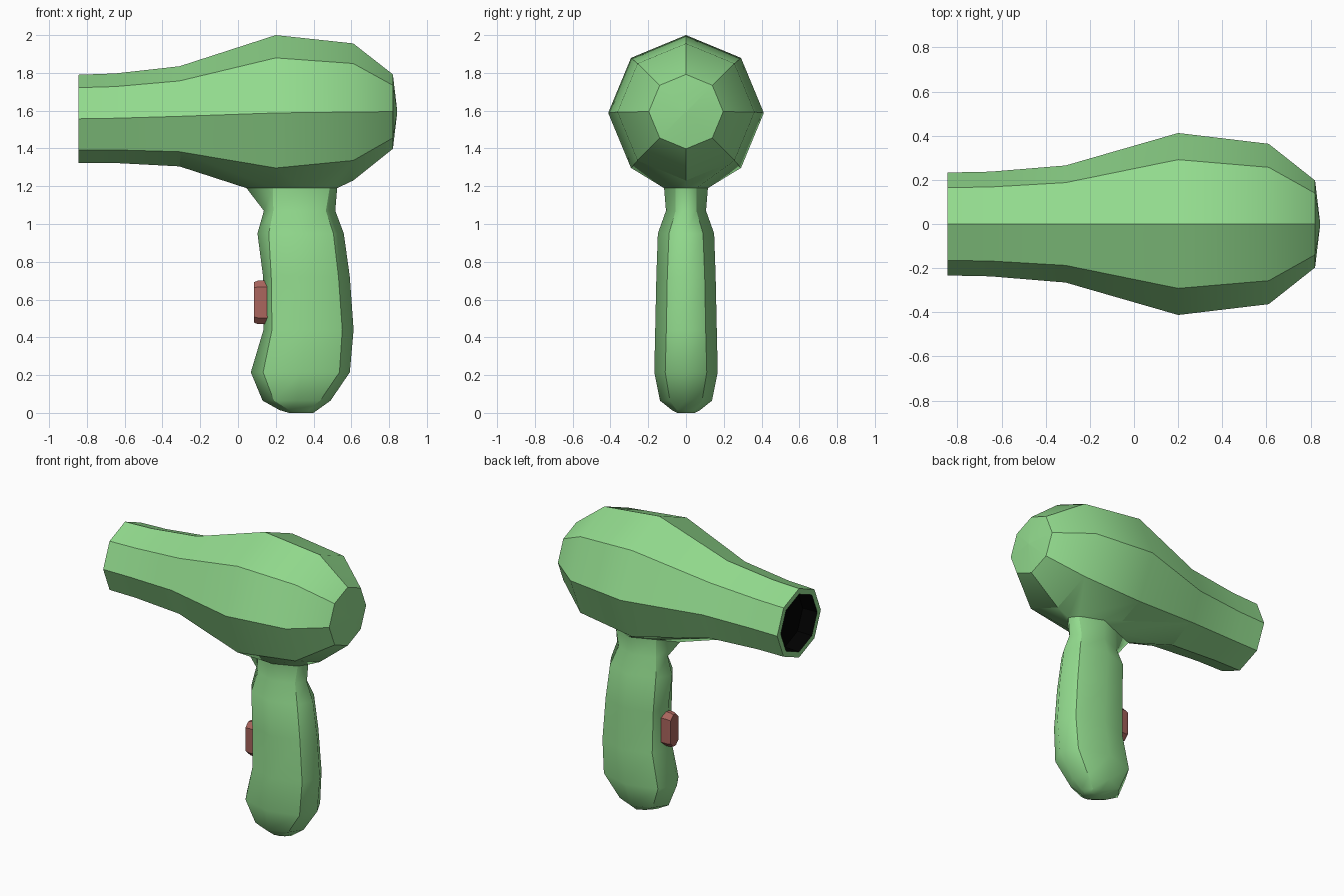
import bpy, bmesh, math

if "Cube" in bpy.data.objects:
    bpy.data.objects.remove(bpy.data.objects["Cube"])


def material(name, rgb):
    m = bpy.data.materials.new(name)
    m.diffuse_color = (*rgb, 1)
    m.use_nodes = True
    m.node_tree.nodes["Principled BSDF"].inputs["Base Color"].default_value = m.diffuse_color
    return m


green = material("green_plastic", (0.29, 0.71, 0.27))
dark = material("dark_opening", (0.0, 0.0, 0.0))
red = material("red_button", (0.40, 0.13, 0.11))


def loft(name, rings, mats, angle, dark_rings=0, cap_end=True):
    """Skin a list of equal-length point rings and cap the ends."""
    bm = bmesh.new()
    loops = [[bm.verts.new(p) for p in ring] for ring in rings]
    n = len(loops[0])
    first = bm.faces.new(loops[0])
    first.material_index = 1 if dark_rings else 0
    for k, (a, b) in enumerate(zip(loops, loops[1:])):
        for i in range(n):
            j = (i + 1) % n
            f = bm.faces.new((a[i], a[j], b[j], b[i]))
            f.material_index = 1 if k < dark_rings else 0
    if cap_end:
        bm.faces.new(loops[-1])
    bmesh.ops.recalc_face_normals(bm, faces=bm.faces)
    me = bpy.data.meshes.new(name)
    bm.to_mesh(me)
    bm.free()
    for m in mats:
        me.materials.append(m)
    ob = bpy.data.objects.new(name, me)
    bpy.context.collection.objects.link(ob)
    bpy.ops.object.select_all(action='DESELECT')
    ob.select_set(True)
    bpy.context.view_layer.objects.active = ob
    bpy.ops.object.shade_smooth_by_angle(angle=math.radians(angle))
    return ob


def octagon(x, zc, r):
    return [(x, r * math.sin(i * math.pi / 4), zc + r * math.cos(i * math.pi / 4))
            for i in range(8)]


# Barrel: recessed outlet, rim, swelling motor housing, shallow rear cone
body = [(-0.74, 1.557, 0.19), (-0.845, 1.557, 0.195), (-0.845, 1.557, 0.233),
        (-0.65, 1.56, 0.237), (-0.31, 1.57, 0.265), (0.20, 1.588, 0.412),
        (0.61, 1.593, 0.363), (0.82, 1.595, 0.197), (0.843, 1.595, 0.004)]
loft("dryer_body", [octagon(*r) for r in body], [green, dark], 33, dark_rings=1)


def grip_ring(z, x0, x1, hy, c0, c1, iy):
    """Flattened octagon: tips at x0 and x1, creases set in by c0 and c1."""
    xm = (x0 + c0 + x1 - c1) / 2
    return [(x0, 0, z), (x0 + c0, -iy, z), (xm, -hy, z), (x1 - c1, -iy, z),
            (x1, 0, z), (x1 - c1, iy, z), (xm, hy, z), (x0 + c0, iy, z)]


# Grip: finger hollow at the front, bulged back, narrow neck
grip = [(0.0, 0.27, 0.40, 0.045, 0.03, 0.03, 0.03),
        (0.015, 0.22, 0.42, 0.075, 0.05, 0.05, 0.05),
        (0.065, 0.13, 0.49, 0.138, 0.06, 0.055, 0.085),
        (0.215, 0.068, 0.592, 0.168, 0.065, 0.055, 0.11),
        (0.44, 0.135, 0.612, 0.163, 0.045, 0.06, 0.104),
        (0.72, 0.133, 0.592, 0.157, 0.043, 0.06, 0.099),
        (0.95, 0.103, 0.56, 0.149, 0.06, 0.055, 0.09),
        (1.07, 0.137, 0.515, 0.106, 0.05, 0.05, 0.055),
        (1.19, 0.045, 0.525, 0.116, 0.14, 0.04, 0.055)]
rings = [grip_ring(*r) for r in grip]
# The neck fans out onto the underside of the barrel
rings.append([(-0.31, 0, 1.305), (-0.31, -0.187, 1.383), (0.20, -0.291, 1.297),
              (0.61, -0.257, 1.336), (0.61, 0, 1.23), (0.61, 0.257, 1.336),
              (0.20, 0.291, 1.297), (-0.31, 0.187, 1.383)])
handle = loft("grip", rings, [green], 180, cap_end=False)
# Sharp lines: the four long creases and the joint with the barrel
for e in handle.data.edges:
    a, b = e.vertices
    crease = a % 8 == b % 8 and a % 2 == 1 and max(a, b) < 72
    joint = a // 8 == b // 8 == 8
    e.use_edge_sharp = crease or joint


# Button: elongated octagon set in the finger hollow
def button_ring(x, hy, hz, c):
    zc = 0.585
    return [(x, -hy, zc - hz + c), (x, -hy + c, zc - hz), (x, hy - c, zc - hz),
            (x, hy, zc - hz + c), (x, hy, zc + hz - c), (x, hy - c, zc + hz),
            (x, -hy + c, zc + hz), (x, -hy, zc + hz - c)]


loft("trigger_button", [button_ring(0.18, 0.047, 0.115, 0.033),
                        button_ring(0.105, 0.047, 0.115, 0.033),
                        button_ring(0.085, 0.043, 0.107, 0.03)], [red], 30)
